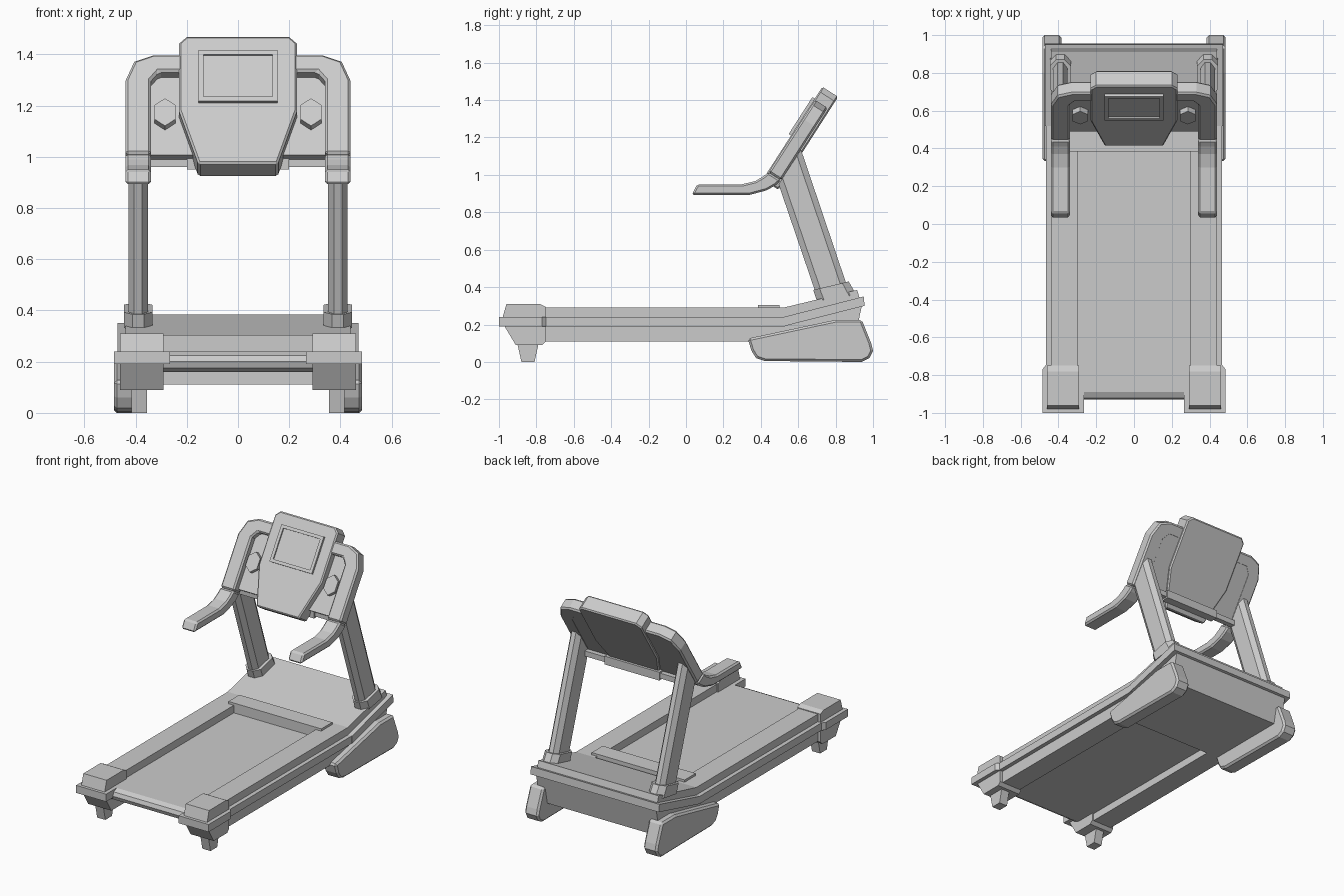
import bpy
import bmesh
import math
from mathutils import Vector

default_cube = bpy.data.objects.get("Cube")
if default_cube:
    bpy.data.objects.remove(default_cube, do_unlink=True)

grey = bpy.data.materials.new("light grey")
grey.use_nodes = True
grey.diffuse_color = (0.6, 0.6, 0.6, 1)
grey.node_tree.nodes["Principled BSDF"].inputs["Base Color"].default_value = grey.diffuse_color

# The console plane leans back: "up" runs along it, "depth" goes behind it
CONSOLE_FOOT = Vector((0, 0.41, 0.975))
UP = Vector((0, 0.541, 0.841))
BACK = Vector((0, 0.841, -0.541))


def side_place(y, z, depth):
    return Vector((depth, y, z))


def console_place(x, up, depth):
    return CONSOLE_FOOT + UP * up + BACK * depth + Vector((x, 0, 0))


def loft(name, rings, bevel=0, flip=1):
    """Closed solid joining two matching rings of points."""
    bm = bmesh.new()
    low, high = [[bm.verts.new((p.x * flip, p.y, p.z)) for p in ring] for ring in rings]
    bm.faces.new(low)
    bm.faces.new(high)
    count = len(low)
    for i in range(count):
        j = (i + 1) % count
        bm.faces.new((low[i], low[j], high[j], high[i]))
    bmesh.ops.recalc_face_normals(bm, faces=bm.faces)
    mesh = bpy.data.meshes.new(name)
    bm.to_mesh(mesh)
    bm.free()
    mesh.materials.append(grey)
    obj = bpy.data.objects.new(name, mesh)
    bpy.context.collection.objects.link(obj)
    if bevel:
        mod = obj.modifiers.new("edge chamfer", 'BEVEL')
        mod.width = bevel
        mod.segments = 1
        mod.limit_method = 'ANGLE'
        mod.angle_limit = math.radians(50)
    return obj


def prism(name, outline, near, far, place=side_place, bevel=0, flip=1):
    rings = [[place(a, b, d) for a, b in outline] for d in (near, far)]
    return loft(name, rings, bevel, flip)


def rect(a, b, c, d):
    return [(a, b), (c, b), (c, d), (a, d)]


def symmetric(half):
    return half + [(-x, v) for x, v in reversed(half)]


# Running belt with its rounded end, on a thin deck
belt = [(0.4, 0.24), (-0.89, 0.24), (-0.92, 0.225), (-0.93, 0.2),
        (-0.92, 0.175), (-0.89, 0.16), (0.4, 0.16)]
prism("running_belt", belt, -0.3, 0.3)

# Motor hood, its flange and the lip over the belt
hood = [(0.35, 0.11), (0.9, 0.11), (0.925, 0.23), (0.94, 0.3),
        (0.915, 0.385), (0.52, 0.29), (0.47, 0.24), (0.35, 0.16)]
prism("motor_hood", hood, -0.44, 0.44)
hood_flange = [(0.52, 0.19), (0.955, 0.3), (0.95, 0.35), (0.52, 0.24)]
prism("hood_flange", hood_flange, -0.47, 0.47)
prism("hood_lip", rect(0.385, 0.23, 0.5, 0.305), -0.34, 0.34)

# Console body with tapered lower half
console = symmetric([(0.155, 0), (0.23, 0.245), (0.23, 0.56), (0.2, 0.59)])
prism("console_body", console, 0, 0.1, console_place, bevel=0.008)

# Screen bezel built as four bars around a sunken screen
bars = {"top": rect(-0.155, 0.495, 0.155, 0.515),
        "bottom": rect(-0.155, 0.28, 0.155, 0.3),
        "left": rect(0.135, 0.3, 0.155, 0.495),
        "right": rect(-0.155, 0.3, -0.135, 0.495)}
for edge, outline in bars.items():
    prism("screen_bezel_" + edge, outline, -0.015, 0.01, console_place)
prism("screen", rect(-0.135, 0.3, 0.135, 0.495), -0.006, 0.01, console_place)

# Crossbar between the posts, with a thicker middle sleeve
prism("crossbar", rect(0.52, 0.96, 0.555, 0.995), -0.37, 0.37)
prism("crossbar_sleeve", rect(0.51, 0.95, 0.565, 1.005), -0.2, 0.2)

# Outlines shared by the left and right sides
rail = rect(-0.78, 0.11, 0.53, 0.29)
stand = [(0.33, 0.125), (0.35, 0.06), (0.375, 0.02), (0.42, 0.005), (0.94, 0),
         (0.98, 0.02), (1, 0.06), (0.99, 0.1), (0.94, 0.225), (0.8, 0.225)]
cap_top = [(-0.98, 0.24), (-0.96, 0.31), (-0.78, 0.31), (-0.75, 0.295), (-0.75, 0.24)]
cap_base = [(-0.97, 0.19), (-0.91, 0.09), (-0.77, 0.09), (-0.75, 0.11), (-0.75, 0.19)]
foot = [(-0.9, 0.09), (-0.88, 0), (-0.81, 0), (-0.79, 0.09)]
cap_flange = [(0.265, -1), (0.485, -1), (0.485, -0.77), (0.465, -0.745), (0.265, -0.745)]
handle = [(0.03, 0.893), (0.06, 0.95), (0.3, 0.95), (0.37, 0.967), (0.41, 0.99),
          (0.441, 1.014), (0.508, 0.971), (0.48, 0.945), (0.43, 0.917), (0.34, 0.893)]
arch = [(0.44, 0.05), (0.44, 0.39), (0.405, 0.48), (0.33, 0.51), (0.15, 0.51),
        (0.15, 0.43), (0.31, 0.43), (0.34, 0.39), (0.34, 0.05)]
panel = [(0.43, 0.07), (0.43, 0.39), (0.4, 0.47), (0.33, 0.5), (0.15, 0.5), (0.15, 0.07)]
holder = [(0.285 + 0.048 * math.sin(k * math.pi / 3),
           0.25 + 0.064 * math.cos(k * math.pi / 3)) for k in range(6)]


def flat_place(x, y, z):
    return Vector((x, y, z))


def post_ring(front, back, half_width):
    """Eight-sided ring stretched between a front and a back point."""
    front, back = Vector((0, *front)), Vector((0, *back))
    corners = [(0.4, 0), (1, 0.18), (1, 0.82), (0.4, 1)]
    corners += [(-x, t) for x, t in reversed(corners)]
    return [front.lerp(back, t) + Vector((0.39 + x * half_width, 0, 0)) for x, t in corners]


for label, flip in (("left", 1), ("right", -1)):
    def part(name, outline, near, far, place=side_place, bevel=0):
        prism(label + "_" + name, outline, near, far, place, bevel, flip)

    # Side rail and its projecting strip
    part("side_rail", rail, 0.3, 0.44)
    part("rail_strip", rect(-0.78, 0.19, 0.53, 0.24), 0.31, 0.467)

    # End cap with flange and foot
    part("end_cap_top", cap_top, 0.29, 0.46)
    part("end_cap_base", cap_base, 0.29, 0.46)
    part("end_cap_flange", cap_flange, 0.19, 0.24, flat_place)
    part("end_foot", foot, 0.355, 0.415)

    # Floor stand beside the hood
    part("floor_stand", stand, 0.385, 0.485, bevel=0.012)

    # Upright post in a collar
    loft(label + "_post", [post_ring((0.7, 0.35), (0.87, 0.38), 0.038),
                           post_ring((0.495, 0.95), (0.615, 1.135), 0.038)], flip=flip)
    loft(label + "_post_collar", [post_ring((0.7, 0.325), (0.91, 0.36), 0.056),
                                  post_ring((0.68, 0.385), (0.87, 0.43), 0.056)], flip=flip)

    # Handle running up into the arch, with the panel and holder behind it
    part("handle", handle, 0.34, 0.44, bevel=0.01)
    part("arm_arch", arch, 0.005, 0.085, console_place, bevel=0.01)
    part("arm_panel", panel, 0.05, 0.084, console_place)
    part("cup_holder", holder, 0.02, 0.06, console_place)
